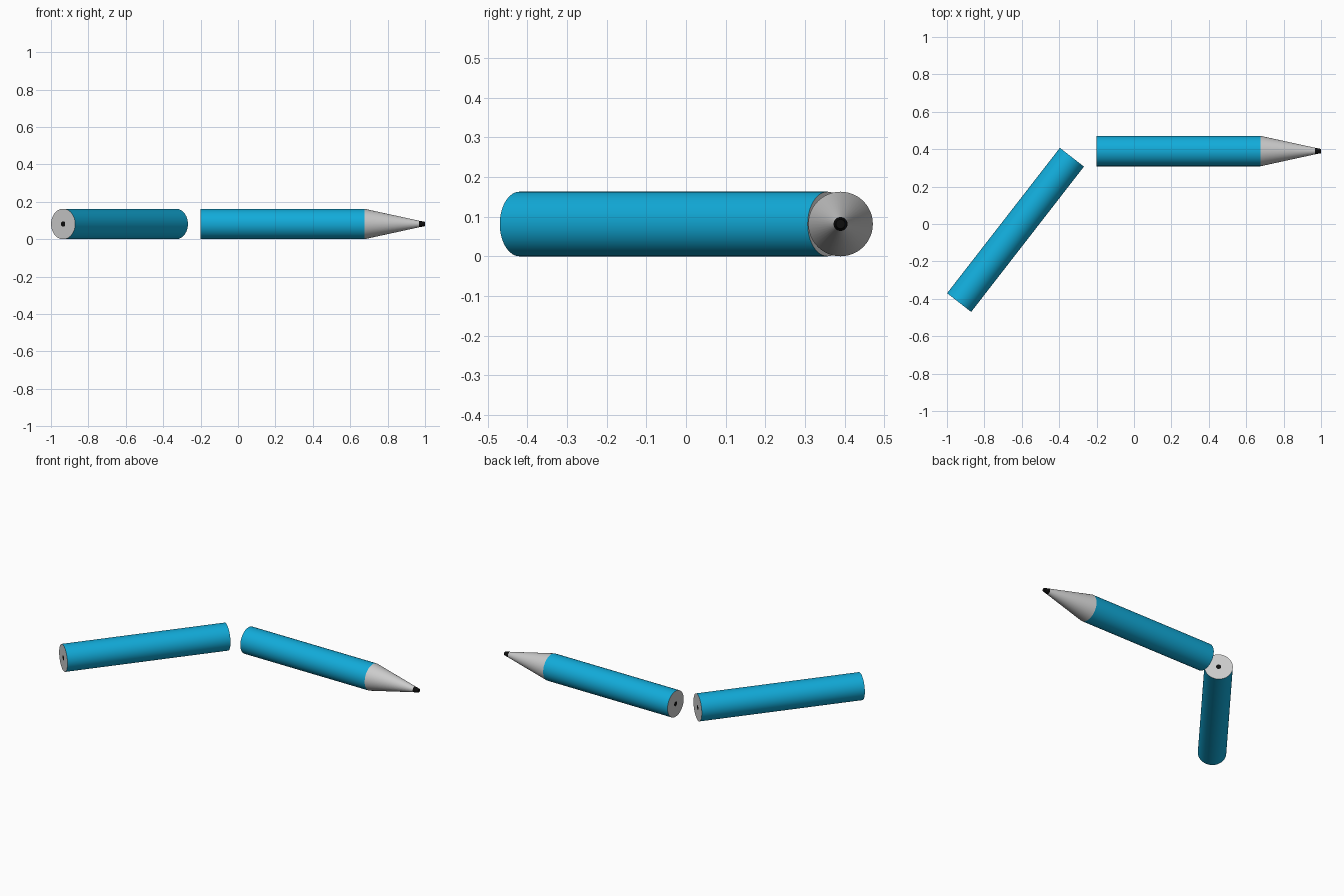
import bpy, bmesh, math

if "Cube" in bpy.data.objects:
    bpy.data.objects.remove(bpy.data.objects["Cube"])

SIDES = 48
R, CORE = 0.0815, 0.0145          # barrel and lead radius


def material(name, color):
    m = bpy.data.materials.new(name)
    m.diffuse_color = color
    m.use_nodes = True
    m.node_tree.nodes["Principled BSDF"].inputs["Base Color"].default_value = m.diffuse_color
    return m


BLUE = material("blue_paint", (0.006, 0.41, 0.70, 1))
BLACK = material("graphite", (0.004, 0.004, 0.004, 1))


def lathe(name, profiles, start, angle, mat=None):
    """Spin (length, radius) profiles around the local x axis."""
    bm = bmesh.new()
    for profile in profiles:
        rings = [[bm.verts.new((x, r * math.cos(a), r * math.sin(a)))
                  for a in (2 * math.pi * j / SIDES for j in range(SIDES))]
                 for x, r in profile]
        for p, q in zip(rings, rings[1:]):
            for j in range(SIDES):
                k = (j + 1) % SIDES
                bm.faces.new((p[j], p[k], q[k], q[j]))
    bmesh.ops.remove_doubles(bm, verts=bm.verts, dist=1e-5)
    me = bpy.data.meshes.new(name)
    bm.to_mesh(me)
    bm.free()
    ob = bpy.data.objects.new(name, me)
    bpy.context.collection.objects.link(ob)
    ob.location = (start[0], start[1], R)
    ob.rotation_euler.z = angle
    if mat:
        me.materials.append(mat)
    bpy.ops.object.select_all(action='DESELECT')
    ob.select_set(True)
    bpy.context.view_layer.objects.active = ob
    bpy.ops.object.shade_smooth_by_angle(angle=math.radians(30))
    return ob


# Sharpened half, pointing along +x
start, body, neck, tip = (-0.2, 0.39), 0.875, 1.168, 1.2
lathe("sharpened_barrel", [[(0, R), (body, R)]], start, 0, BLUE)
lathe("sharpened_wood", [[(0, CORE), (0, R)], [(body, R), (neck, 0.0175)]], start, 0)
lathe("sharpened_lead", [[(0, 0), (0, CORE)],
                         [(neck, 0.0175), (tip, 0.0115), (tip, 0)]], start, 0, BLACK)

# Blunt half, lying at an angle
a, b = (-0.935, -0.42), (-0.332, 0.357)
length = math.dist(a, b)
angle = math.atan2(b[1] - a[1], b[0] - a[0])
lathe("blunt_barrel", [[(0, R), (length, R)]], a, angle, BLUE)
lathe("blunt_wood", [[(0, CORE), (0, R)], [(length, R), (length, CORE)]], a, angle)
lathe("blunt_lead", [[(0, 0), (0, CORE)], [(length, CORE), (length, 0)]], a, angle, BLACK)
